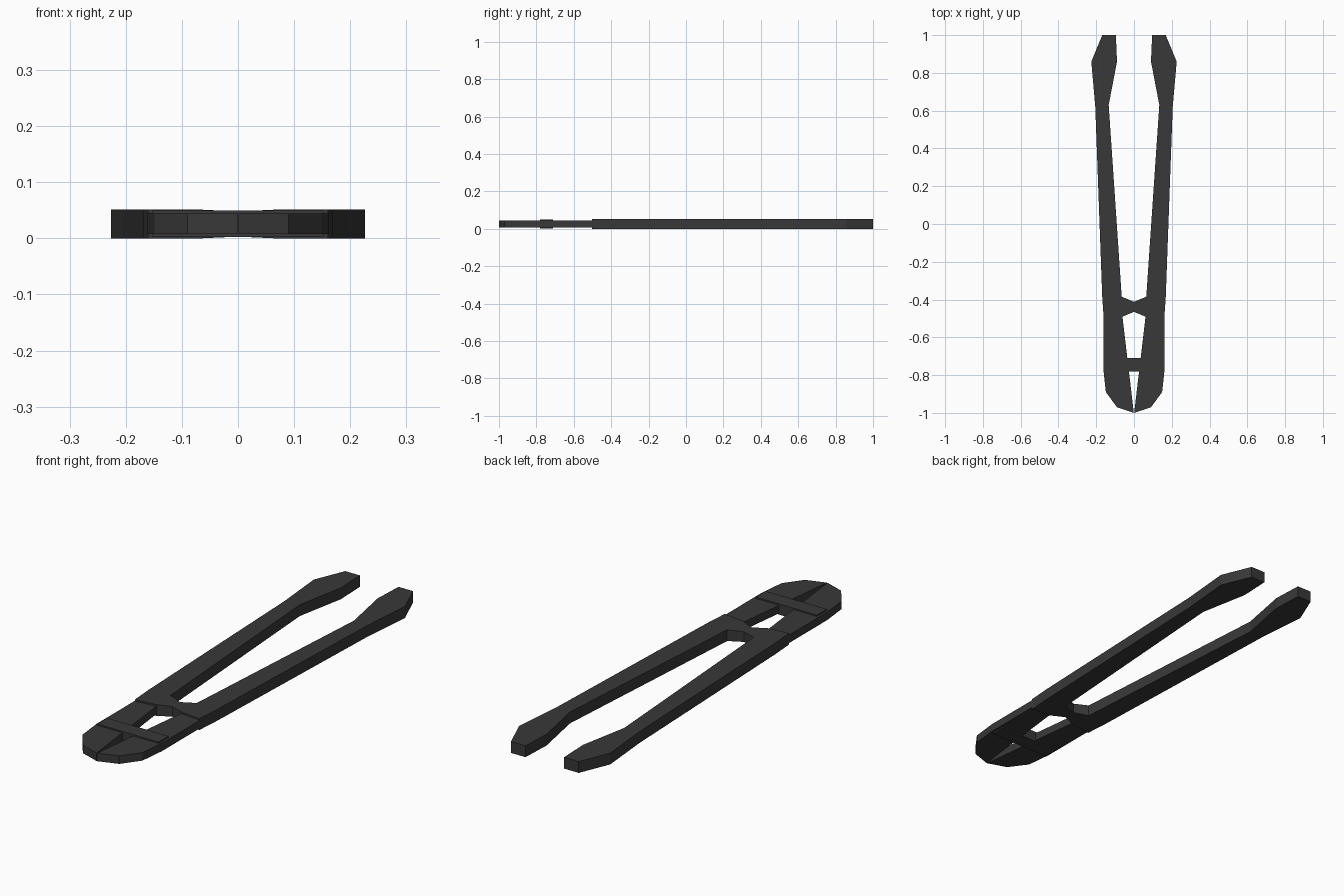
import bpy, bmesh

if "Cube" in bpy.data.objects:
    bpy.data.objects.remove(bpy.data.objects["Cube"])

steel = bpy.data.materials.new("dark_steel")
steel.diffuse_color = (0.04, 0.04, 0.04, 1)
steel.use_nodes = True
steel.node_tree.nodes["Principled BSDF"].inputs["Base Color"].default_value = steel.diffuse_color


def mirrored_plate(name, outline, z0, z1, pinch=0.0):
    """Extrude a right-hand outline (x, y) and mirror it across x = 0.
    Points near the centre are thinned by pinch."""
    bm = bmesh.new()
    low, high = [], []
    for x, y in outline:
        p = pinch if x < 0.05 else 0
        low.append(bm.verts.new((x, y, z0 + p)))
        high.append(bm.verts.new((x, y, z1 - p)))
    bm.faces.new(high)
    bm.faces.new(low[::-1])
    n = len(outline)
    for i in range(n):
        j = (i + 1) % n
        # leave the seam on the mirror plane open
        if outline[i][0] == 0 and outline[j][0] == 0:
            continue
        bm.faces.new((low[i], low[j], high[j], high[i]))
    # split the concave caps cleanly
    bmesh.ops.triangulate(bm, faces=[f for f in bm.faces if len(f.verts) > 4])
    bmesh.ops.recalc_face_normals(bm, faces=bm.faces[:])
    mesh = bpy.data.meshes.new(name)
    bm.to_mesh(mesh)
    bm.free()
    mesh.materials.append(steel)
    obj = bpy.data.objects.new(name, mesh)
    bpy.context.collection.objects.link(obj)
    mod = obj.modifiers.new("mirror", 'MIRROR')
    mod.use_clip = True
    mod.merge_threshold = 0.0001
    return obj


# Long handles with flared grips, joined by a narrow neck
mirrored_plate("handles", [
    (0, -0.465), (0.065, -0.492), (0.16, -0.502), (0.168, -0.39),
    (0.205, 0.62), (0.226, 0.86), (0.168, 1.0), (0.096, 1.0),
    (0.09, 0.86), (0.134, 0.63), (0.065, -0.385), (0, -0.412),
], 0.0, 0.051, 0.003)

# Cutting jaws, tucked into the handles at the back
mirrored_plate("jaws", [
    (0.001, -1.0), (0.09, -0.97), (0.149, -0.89), (0.162, -0.77),
    (0.162, -0.502), (0.155, -0.48), (0.066, -0.475), (0.061, -0.492),
], 0.008, 0.044)

# Strap plate across both jaws
mirrored_plate("strap", [
    (0, -0.78), (0.152, -0.78), (0.152, -0.71), (0, -0.71),
], 0.002, 0.05)
